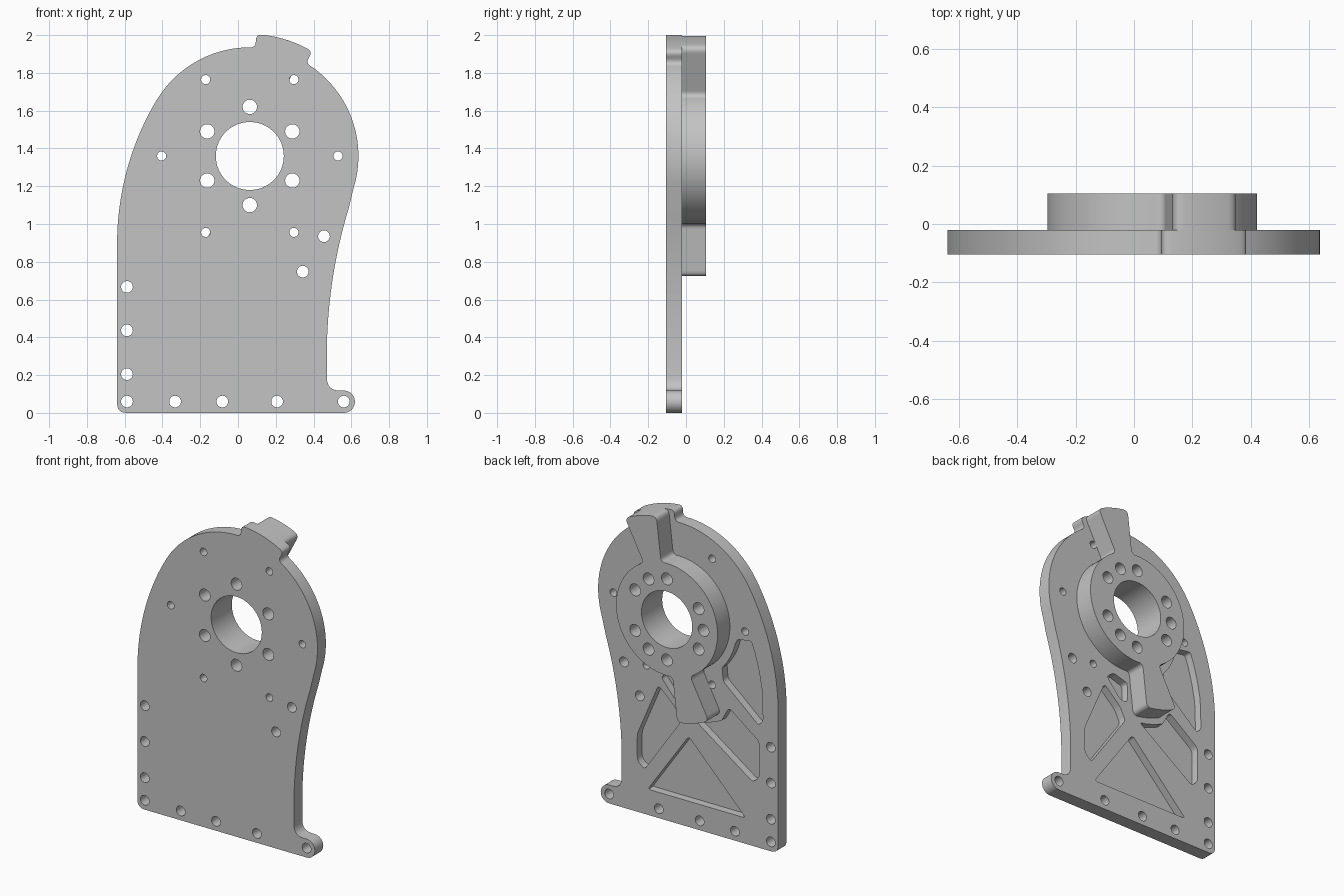
import bpy, bmesh
from math import sin, cos, radians
from mathutils import Vector

if "Cube" in bpy.data.objects:
    bpy.data.objects.remove(bpy.data.objects["Cube"])

HUB = (0.0625, 1.36)                      # bore centre in x, z
FRONT, MID, BACK = -0.105, -0.02, 0.105   # plate front, plate back, hub back
FLOOR = MID - 0.05                        # pocket floor
ARM, HALF = 17, 10.4                      # arm tilt and half width, degrees

grey = bpy.data.materials.new("plain grey")
grey.use_nodes = True
grey.diffuse_color = (0.55, 0.55, 0.55, 1)
grey.node_tree.nodes["Principled BSDF"].inputs["Base Color"].default_value = grey.diffuse_color


def polar(r, a, c=HUB):
    """Point at angle a, measured from up towards +x."""
    return (c[0] + r * sin(radians(a)), c[1] + r * cos(radians(a)))


def arc(r, a0, a1, c=HUB, n=24):
    return [polar(r, a0 + (a1 - a0) * i / n, c) for i in range(n + 1)]


def circle(x, z, r, n=32):
    return arc(r, 0, 360, (x, z), n)[:-1]


def corner(p, t):
    return (p[0], p[1], t)


def rounded(points, n=6):
    """Replace each point that has a third value by a fillet of that reach."""
    out = []
    for i, p in enumerate(points):
        v = Vector(p[:2])
        if len(p) == 2:
            out.append(v)
            continue
        before = Vector(points[i - 1][:2])
        after = Vector(points[(i + 1) % len(points)][:2])
        a = v + (before - v).normalized() * p[2]
        b = v + (after - v).normalized() * p[2]
        for k in range(n + 1):
            f = k / n
            out.append(a * (1 - f) ** 2 + v * 2 * f * (1 - f) + b * f * f)
    return out


def ring(bm, loop, y):
    verts = [bm.verts.new((p[0], y, p[1])) for p in loop]
    for i, v in enumerate(verts):
        bm.edges.new((verts[i - 1], v))
    return verts


def wall(bm, a, b):
    for i in range(len(a)):
        bm.faces.new((a[i - 1], a[i], b[i], b[i - 1]))


def cap(bm, rings):
    """Fill the area between the first ring and the rings inside it."""
    edges = [bm.edges.get((r[i - 1], r[i])) for r in rings for i in range(len(r))]
    bmesh.ops.triangle_fill(bm, use_beauty=True, edges=edges, normal=(0, 1, 0))


def slab(name, y0, y1, outline, holes, pockets=()):
    """Solid slab with through holes, and pockets sunk from the back."""
    bm = bmesh.new()
    through = [outline] + holes
    front = [ring(bm, loop, y0) for loop in through]
    back = [ring(bm, loop, y1) for loop in through]
    rims = [ring(bm, loop, y1) for loop in pockets]
    floors = [ring(bm, loop, FLOOR) for loop in pockets]
    cap(bm, front)
    cap(bm, back + rims)
    for floor in floors:
        cap(bm, [floor])
    for a, b in zip(front + floors, back + rims):
        wall(bm, a, b)
    bmesh.ops.recalc_face_normals(bm, faces=bm.faces[:])
    if bm.calc_volume(signed=True) < 0:
        bmesh.ops.reverse_faces(bm, faces=bm.faces[:])
    mesh = bpy.data.meshes.new(name)
    bm.to_mesh(mesh)
    bm.free()
    mesh.materials.append(grey)
    obj = bpy.data.objects.new(name, mesh)
    bpy.context.collection.objects.link(obj)
    bpy.ops.object.select_all(action="DESELECT")
    obj.select_set(True)
    bpy.context.view_layer.objects.active = obj
    bpy.ops.object.shade_smooth_by_angle(angle=radians(30))


# Bore, bolt circle and dowel holes
bore = [circle(*HUB, 0.18, 64)]
bolts = [circle(*polar(0.26, a), 0.038) for a in range(0, 360, 60)]
dowels = [circle(*polar(0.26, a), 0.038) for a in (30, 150, 270)]

# Hub ring with two opposite flared arms
hub_outline = []
for a in (ARM, ARM + 180):
    hub_outline += [corner(polar(0.36, a - HALF), 0.03), corner(polar(0.645, a - HALF), 0.035)]
    hub_outline += arc(0.645, a - 7, a + 7, n=8)
    hub_outline += [corner(polar(0.645, a + HALF), 0.035), corner(polar(0.36, a + HALF), 0.03)]
    hub_outline += arc(0.36, a + 16, a + 164, n=36)
slab("hub_ring", MID, BACK, rounded(hub_outline), bore + bolts + dowels)

# Plate outline, clockwise from the left edge
plate_outline = rounded(
    arc(1.4875, -90, -59.3, (0.8475, 0.896), 32)
    + arc(0.575, -58, -2)
    + [corner(polar(0.575, ARM - 14), 0.03), corner(polar(0.645, ARM - 14), 0.03)]
    + arc(0.645, ARM - 10, ARM + 10, n=8)
    + [corner(polar(0.645, ARM + 14), 0.03), corner(polar(0.575, ARM + 14), 0.03)]
    + arc(0.575, ARM + 18, 106.8, n=32)
    + arc(2.7, -73.2, -90, (3.17, 0.3))
    + [corner((0.47, 0.118), 0.07)]
    + arc(0.059, 0, 180, (0.56, 0.059), 16)
    + [corner((-0.64, 0), 0.05)])

# Small holes around the hub, and mounting holes along the edges
small = [circle(*polar(0.467, a), 0.024) for a in range(30, 390, 60)]
mounts = [circle(-0.588, z, 0.031) for z in (0.06, 0.205, 0.437, 0.667)]
mounts += [circle(x, 0.06, 0.031) for x in (-0.333, -0.083, 0.207, 0.56)]
mounts += [circle(0.455, 0.935, 0.031), circle(0.343, 0.748, 0.031)]


# Weight-saving pockets in the back of the plate
def pocket(*points, t=0.025):
    return [corner(p, t) for p in points]


lower = pocket((0.285, 0.165), (-0.41, 0.165), (-0.005, 0.58))
side = (pocket((-0.06, 0.69), (-0.46, 0.41), (-0.505, 0.45), (-0.505, 0.68), (-0.29, 0.84))
        + arc(0.685, 206, 194, n=8))
upper = (pocket((-0.25, 1.0), (-0.50, 0.785), (-0.532, 0.82), t=0.018)
         + [(-0.525, 1.02), (-0.505, 1.13), (-0.475, 1.24)]
         + pocket((-0.45, 1.31), (-0.35, 1.295), t=0.018)
         + arc(0.41, 256, 228, n=10))
inner = pocket((0.21, 0.85), (0.36, 0.50), (0.36, 0.33), (0.31, 0.285),
               (0.05, 0.66), (0.09, 0.74))
notch = pocket((0.19, 0.91), (0.14, 0.95), (0.035, 0.92), (0.035, 0.79), (0.09, 0.79), t=0.02)

slab("side_plate", FRONT, MID, plate_outline, bore + bolts + small + mounts,
     [rounded(p) for p in (lower, side, upper, inner, notch)])
